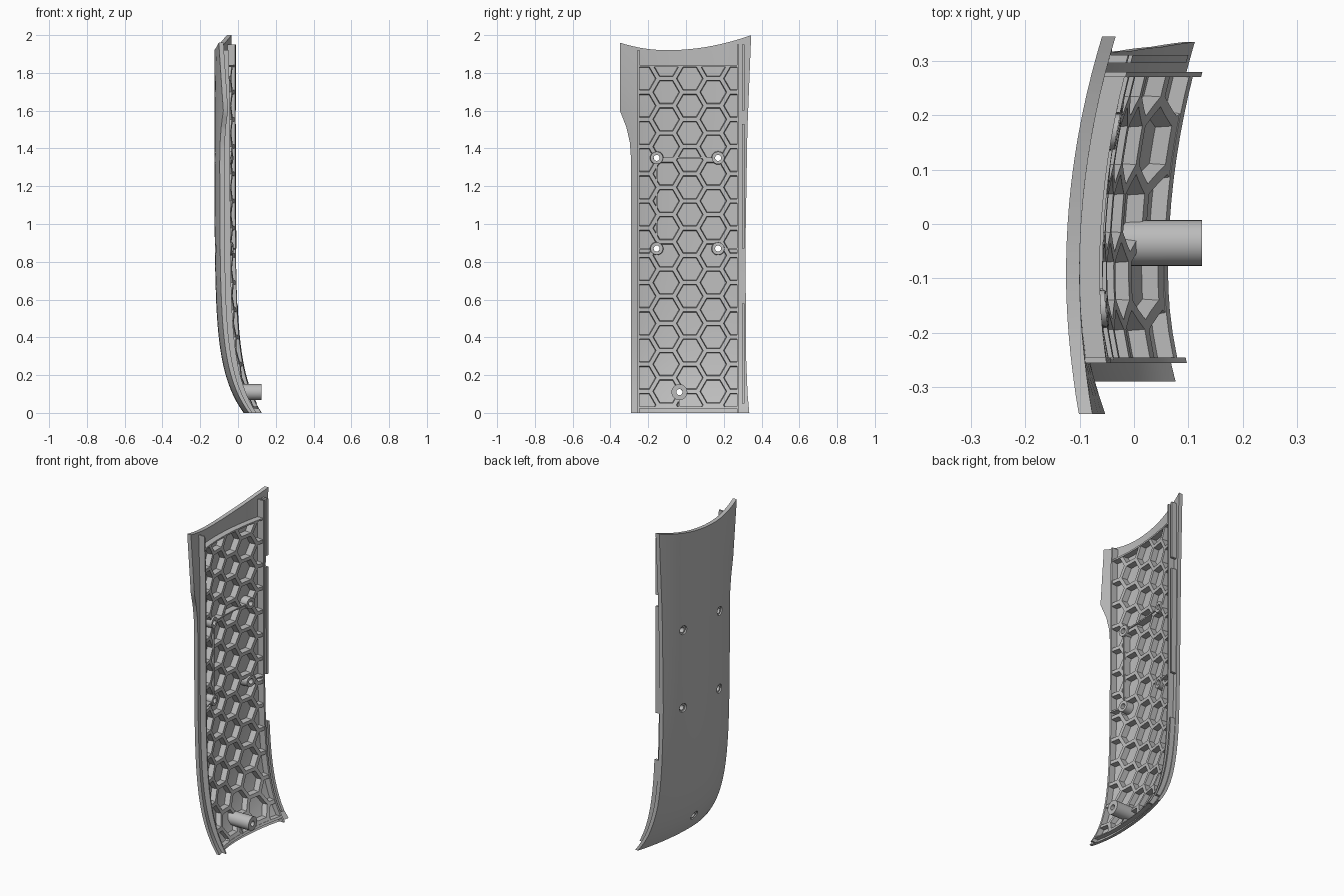
import bpy, bmesh, math
from mathutils import Vector

if "Cube" in bpy.data.objects:
    bpy.data.objects.remove(bpy.data.objects["Cube"], do_unlink=True)

grey = bpy.data.materials.new("plain grey")
grey.use_nodes = True
colour = (0.5, 0.5, 0.5, 1)
grey.diffuse_color = colour
grey.node_tree.nodes["Principled BSDF"].inputs["Base Color"].default_value = colour

SKIN, DEPTH = 0.025, 0.06
SCREWS = [(y, z) for y in (-0.155, 0.17) for z in (0.87, 1.35)]
PEG = (-0.035, 0.11)


# Every part is made flat (x = distance from the outer face), then bent.
def bend(bm, end_x=None):
    for v in bm.verts:
        off, y, z = v.co
        foot = math.exp(-max(z, 0) / 0.21)
        t = y + 0.09
        high = min(max((z - 1.6) / 0.35, 0), 1)
        k = 0.35 if t > 0 else 0.7 - 0.35 * high
        x = -0.125 + 0.155 * foot + k * t * t + off * (1 - 0.25 * foot)
        v.co.x = end_x if end_x and off > 0.05 else x


def slice_grid(bm):
    cuts = [(Vector((0, 1, 0)), -0.32 + 0.04 * i) for i in range(17)]
    cuts += [(Vector((0, 0, 1)), 0.03 * i) for i in range(1, 20)]
    cuts += [(Vector((0, 0, 1)), 0.6 + 0.1 * i) for i in range(14)]
    for n, d in cuts:
        geom = bm.verts[:] + bm.edges[:] + bm.faces[:]
        bmesh.ops.bisect_plane(bm, geom=geom, dist=1e-5, plane_co=n * d, plane_no=n)


def prism(outline, x0, x1):
    bm = bmesh.new()
    face = bm.faces.new([bm.verts.new((x0, y, z)) for y, z in outline])
    ext = bmesh.ops.extrude_face_region(bm, geom=[face])["geom"]
    verts = [e for e in ext if isinstance(e, bmesh.types.BMVert)]
    bmesh.ops.translate(bm, verts=verts, vec=(x1 - x0, 0, 0))
    if face.is_valid and not any(len(e.link_faces) == 1 for e in face.edges) \
            and all(len(e.link_faces) > 2 for e in face.edges):
        bm.faces.remove(face)
    if not any(all(abs(v.co.x - x0) < 1e-6 for v in f.verts) for f in bm.faces):
        bm.faces.new([v for v in bm.verts if abs(v.co.x - x0) < 1e-6])
    bmesh.ops.recalc_face_normals(bm, faces=bm.faces[:])
    slice_grid(bm)
    return bm


def rect(y0, y1, z0, z1):
    return [(y0, z0), (y1, z0), (y1, z1), (y0, z1)]


# Rings of (x, radius) about an axis along x; a tube joins last ring to first
def lathe(bm, centre, rings, n, tube=False):
    loops = []
    for x, r in rings:
        angles = [2 * math.pi * i / n for i in range(n)]
        loops.append([bm.verts.new((x, centre[0] + r * math.cos(a),
                                    centre[1] + r * math.sin(a))) for a in angles])
    pairs = list(zip(loops, loops[1:]))
    if tube:
        pairs.append((loops[-1], loops[0]))
    else:
        bm.faces.new(loops[0][::-1])
        bm.faces.new(loops[-1])
    for a, b in pairs:
        for i in range(n):
            j = (i + 1) % n
            bm.faces.new((a[i], a[j], b[j], b[i]))


def make_object(name, bm):
    mesh = bpy.data.meshes.new(name)
    bmesh.ops.recalc_face_normals(bm, faces=bm.faces[:])
    bm.to_mesh(mesh)
    bm.free()
    mesh.materials.append(grey)
    ob = bpy.data.objects.new(name, mesh)
    bpy.context.scene.collection.objects.link(ob)
    return ob


def finish(name, bm, end_x=None):
    bend(bm, end_x)
    ob = make_object(name, bm)
    bpy.ops.object.select_all(action="DESELECT")
    ob.select_set(True)
    bpy.context.view_layer.objects.active = ob
    bpy.ops.object.shade_smooth_by_angle(angle=math.radians(30))


# Cuts the flat body with each cutter mesh and returns the result
def cut(bm, cutters):
    body = make_object("body", bm)
    tools = [make_object("cutter", c) for c in cutters]
    for tool in tools:
        tool.hide_render = True
        mod = body.modifiers.new("cut", "BOOLEAN")
        mod.operation, mod.solver, mod.object = "DIFFERENCE", "EXACT", tool
    bpy.context.view_layer.update()
    graph = bpy.context.evaluated_depsgraph_get()
    mesh = bpy.data.meshes.new_from_object(body.evaluated_get(graph))
    out = bmesh.new()
    out.from_mesh(mesh)
    for ob in tools + [body]:
        bpy.data.objects.remove(ob, do_unlink=True)
    return out


def hole_cutter():
    bm = bmesh.new()
    for c in SCREWS + [PEG]:
        lathe(bm, c, [(-0.02, 0.027), (0.009, 0.027), (0.009, 0.016), (0.2, 0.016)], 20)
    return bm


# Outer skin with scooped top edge and a side tab
def top_z(y):
    t = y + 0.1
    return 1.92 + (0.404 if t > 0 else 0.64) * t * t


outline = [(-0.29, 0), (0.335, 0), (0.326, 0.1), (0.318, 0.3), (0.315, 0.9), (0.325, 1.5)]
outline += [(y, top_z(y)) for y in [0.345 - 0.695 * i / 20 for i in range(21)]]
outline += [(-0.35, 1.6), (-0.338, 1.57), (-0.315, 1.51), (-0.297, 1.43), (-0.29, 1.33)]
finish("outer_skin", cut(prism(outline, 0, SKIN), [hole_cutter()]))

# Honeycomb stiffening on the inner face
PITCH = 0.144
R = PITCH / math.sqrt(3)
cells = bmesh.new()
for col in range(-3, 4):
    for row in range(-1, 15):
        centre = (0.02 + col * R * 1.5, 1.77 - PITCH * (row + 0.5 * (col % 2)))
        lathe(cells, centre, [(0.01, R - 0.018), (DEPTH + 0.01, R - 0.011)], 6)
slab = prism(rect(-0.25, 0.275, 0.03, 1.84), SKIN - 0.008, DEPTH)
finish("honeycomb_ribs", cut(slab, [cells, hole_cutter()]))

# Frame around the honeycomb
for name, box, depth in [
        ("left_wall", rect(-0.256, -0.246, 0.0, 1.92), 0.064),
        ("right_wall", rect(0.27, 0.28, 0.0, 1.95), 0.064),
        ("top_bar", rect(-0.25, 0.275, 1.832, 1.842), DEPTH + 0.002),
        ("bottom_bar", rect(-0.25, 0.275, 0.022, 0.034), DEPTH + 0.002)]:
    finish(name, prism(box, 0.015, depth))

# Broken locating rail beside the right wall
for i, (z0, z1) in enumerate([(0.05, 0.58), (0.87, 1.53), (1.6, 1.95)]):
    finish(f"edge_rail_{i + 1}", prism(rect(0.296, 0.311, z0, z1), 0.015, 0.058))

# Screw bosses and the thin ribs that tie them together
for i, c in enumerate(SCREWS):
    bm = bmesh.new()
    lathe(bm, c, [(0.015, 0.036), (0.07, 0.033), (0.07, 0.016), (0.015, 0.016)], 24, True)
    finish(f"screw_boss_{i + 1}", bm)
for name, box in [
        ("tie_rib_upper", rect(-0.12, 0.135, 1.347, 1.355)),
        ("tie_rib_side", rect(-0.159, -0.151, 0.905, 1.315)),
        ("tie_rib_lower_right", rect(0.205, 0.27, 0.866, 0.874)),
        ("tie_rib_lower_left", rect(-0.25, -0.19, 0.866, 0.874)),
        ("tie_rib_foot", rect(PEG[0] - 0.004, PEG[0] + 0.004, 0.03, 0.07))]:
    finish(name, prism(box, 0.015, 0.067))

# Long hollow peg near the foot
bm = bmesh.new()
lathe(bm, PEG, [(0.012, 0.042), (0.1, 0.042), (0.1, 0.016), (0.012, 0.016)], 32, True)
finish("foot_peg", bm, 0.125)
